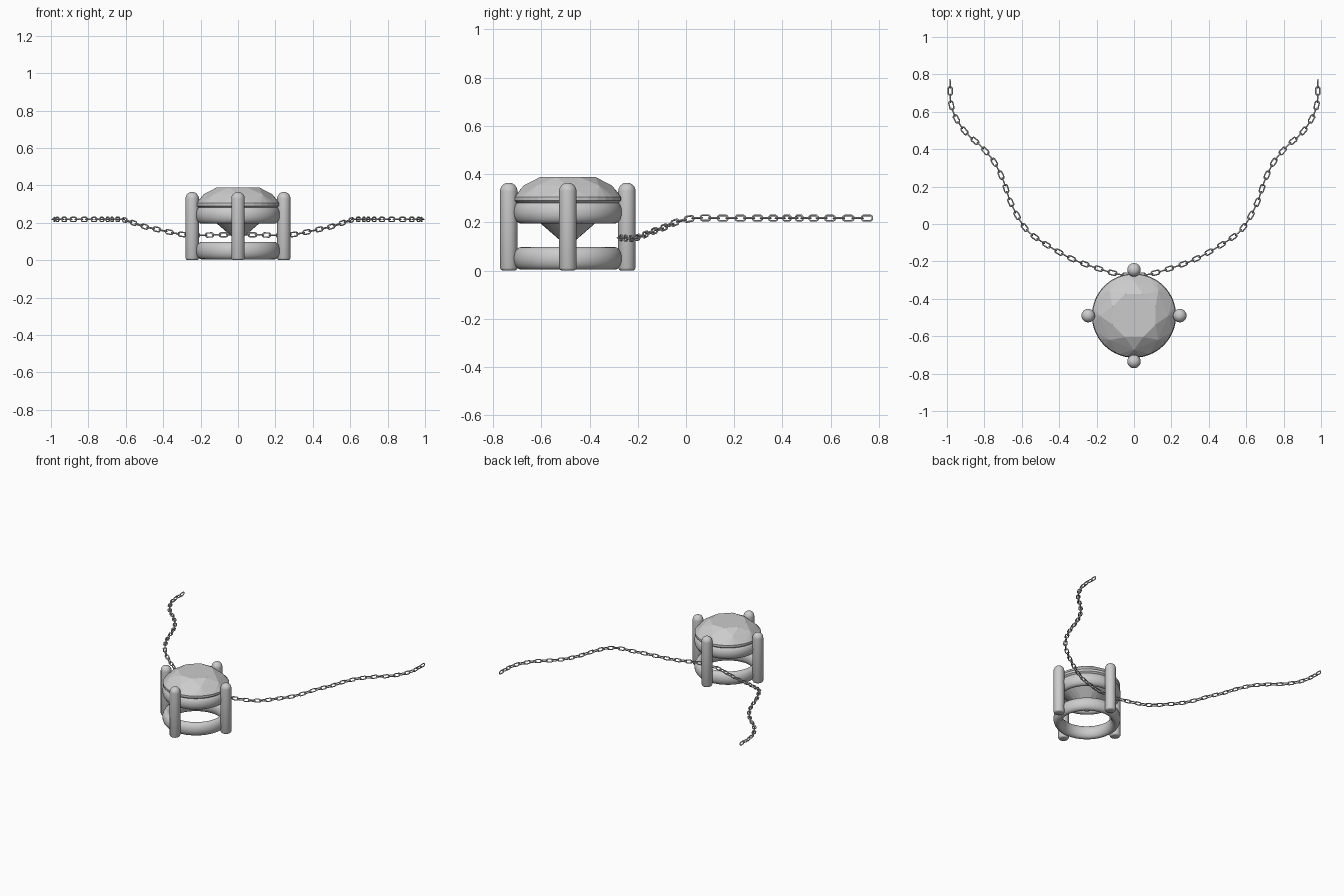
import bpy, bmesh
from math import pi, sin, cos
from mathutils import Vector, Matrix

if "Cube" in bpy.data.objects:
    bpy.data.objects.remove(bpy.data.objects["Cube"])

CX = Vector((0, -0.49, 0))          # pendant axis


def finish(bm, name, smooth=True):
    bmesh.ops.recalc_face_normals(bm, faces=bm.faces)
    me = bpy.data.meshes.new(name)
    bm.to_mesh(me)
    bm.free()
    for p in me.polygons:
        p.use_smooth = smooth
    ob = bpy.data.objects.new(name, me)
    bpy.context.collection.objects.link(ob)
    return ob


def add_grid(bm, rings, closed=True):
    """Skin a list of closed vertex loops."""
    vs = [[bm.verts.new(p) for p in r] for r in rings]
    n, m = len(vs), len(vs[0])
    for i in range(n if closed else n - 1):
        a, b = vs[i], vs[(i + 1) % n]
        for j in range(m):
            k = (j + 1) % m
            bm.faces.new((a[j], a[k], b[k], b[j]))
    if not closed:
        bm.faces.new(vs[0])
        bm.faces.new(vs[-1])


def circle(r, z, n, phase=0.0):
    return [Vector((r * cos(2 * pi * (i + phase) / n), r * sin(2 * pi * (i + phase) / n), z)) + CX
            for i in range(n)]


# Setting rings: tori with a tall oval section
def setting_ring(name, z, major=0.193, rw=0.032, rh=0.047):
    bm = bmesh.new()
    add_grid(bm, [circle(major + rw * cos(2 * pi * k / 20), z + rh * sin(2 * pi * k / 20), 64)
                  for k in range(20)])
    finish(bm, name)


setting_ring("lower_ring", 0.051)
setting_ring("upper_ring", 0.242)

# Prongs: round posts with domed tops
R, TOP = 0.036, 0.365
profile = [(0.024, 0.0), (0.032, 0.003), (R, 0.011)]
profile += [(R * cos(a * pi / 16), TOP - R + R * sin(a * pi / 16)) for a in range(8)]
for i, name in enumerate(("right_prong", "back_prong", "left_prong", "front_prong")):
    off = Vector((cos(i * pi / 2), sin(i * pi / 2), 0)) * 0.245
    bm = bmesh.new()
    add_grid(bm, [[p + off for p in circle(r, z, 24)] for r, z in profile], closed=False)
    ob = finish(bm, name)

# Brilliant cut gem: hull of table, crown, girdle, pavilion and culet points
bm = bmesh.new()
pts = (circle(0.125, 0.388, 8, 0.5) + circle(0.183, 0.353, 8) + circle(0.222, 0.306, 32)
       + circle(0.222, 0.290, 32) + circle(0.06, 0.148, 8, 0.5) + circle(0.0, 0.098, 1))
for p in pts:
    bm.verts.new(p)
bmesh.ops.convex_hull(bm, input=bm.verts)
bmesh.ops.dissolve_limit(bm, angle_limit=0.01, verts=bm.verts, edges=bm.edges)
finish(bm, "gem", smooth=False)

# Chain path: right half, mirrored to the left
half = [(0.0, -0.272, 0.137), (0.09, -0.267, 0.136), (0.246, -0.22, 0.134), (0.33, -0.187, 0.143),
        (0.41, -0.145, 0.16), (0.50, -0.09, 0.18), (0.57, -0.035, 0.203), (0.62, 0.037, 0.218),
        (0.665, 0.13, 0.218), (0.70, 0.235, 0.218), (0.75, 0.335, 0.218), (0.82, 0.417, 0.218),
        (0.90, 0.49, 0.218), (0.957, 0.577, 0.218), (0.98, 0.655, 0.218), (0.983, 0.75, 0.218)]
ctrl = [Vector((-x, y, z)) for x, y, z in half[:0:-1]] + [Vector(p) for p in half]
ctrl = [2 * ctrl[0] - ctrl[1]] + ctrl + [2 * ctrl[-1] - ctrl[-2]]
path = []
for a, b, c, d in zip(ctrl, ctrl[1:], ctrl[2:], ctrl[3:]):
    for s in range(20):
        t = s / 20
        path.append(0.5 * (2 * b + (c - a) * t + (2 * a - 5 * b + 4 * c - d) * t ** 2
                           + (3 * b - a - 3 * c + d) * t ** 3))
path.append(ctrl[-2])
dist = [0.0]
for a, b in zip(path, path[1:]):
    dist.append(dist[-1] + (b - a).length)


def at(s):
    i = next((k for k in range(1, len(dist)) if dist[k] >= s), len(dist) - 1)
    d = path[i] - path[i - 1]
    return path[i - 1] + d * ((s - dist[i - 1]) / d.length), d.normalized()


# Chain links: oval wire loops, alternately upright and flat
WIRE, LONG, WIDE = 0.0037, 0.0228, 0.0112
count = 2 * round(dist[-1] / 0.0385 / 2)
bm = bmesh.new()
for i in range(count + 1):
    pos, tan = at(dist[-1] * i / count)
    side = Vector((0, 0, 1)).cross(tan).normalized()
    up = tan.cross(side)
    w, nrm = (up, side) if i % 2 == 0 else (side, up)
    straight = LONG - WIDE
    rings = []
    for k in range(16):
        a = 2 * pi * (k + 0.5) / 16
        out = tan * cos(a) + w * sin(a)
        c = pos + out * WIDE + tan * (straight if cos(a) > 0 else -straight)
        rings.append([c + (out * cos(q * pi / 4) + nrm * sin(q * pi / 4)) * WIRE for q in range(8)])
    add_grid(bm, rings)
finish(bm, "chain")
